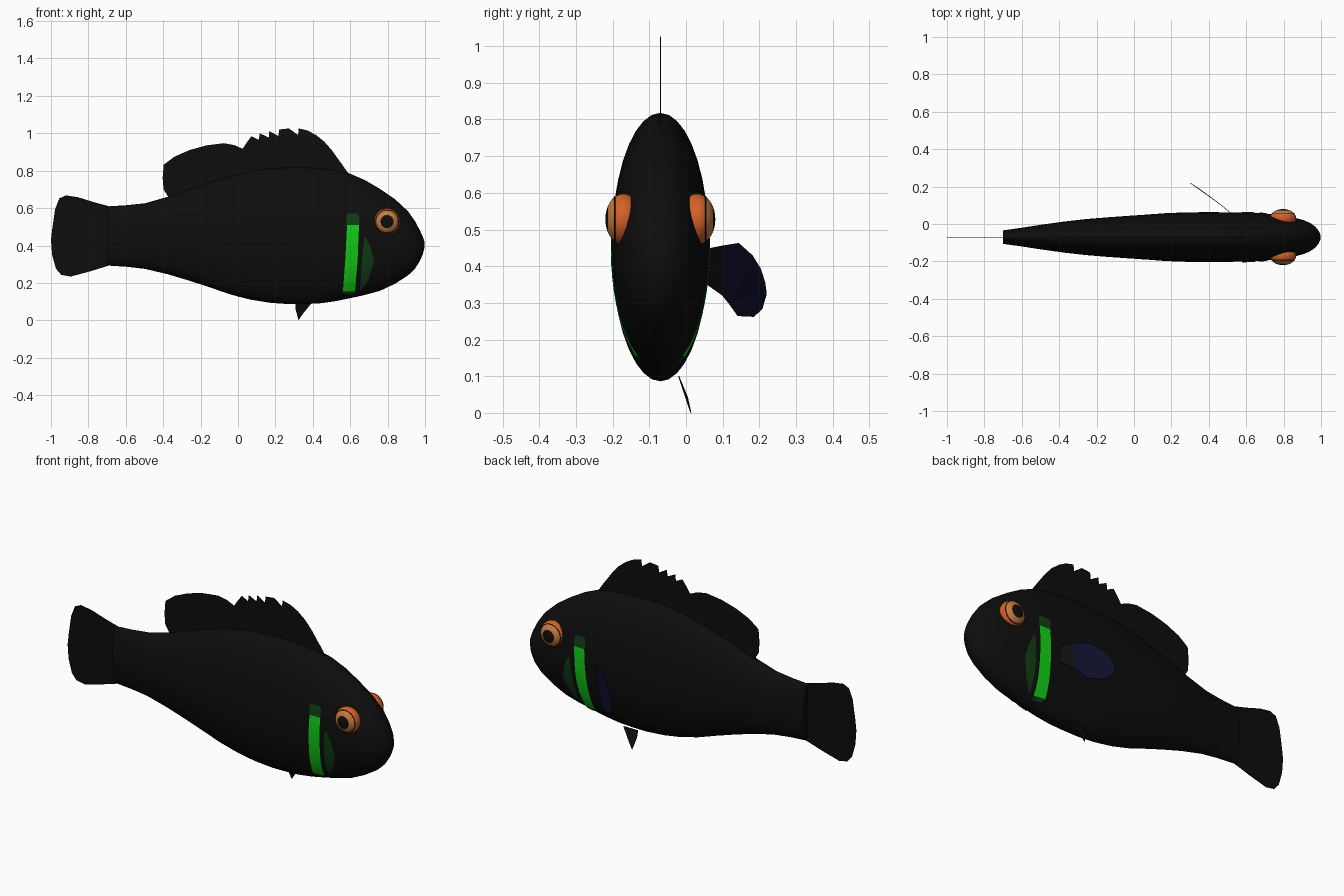
import bpy, bmesh, math
from mathutils import Vector, Matrix

if "Cube" in bpy.data.objects:
    bpy.data.objects.remove(bpy.data.objects["Cube"])

YC = -0.07  # body centre plane


def material(name, r, g, b):
    m = bpy.data.materials.new(name)
    m.diffuse_color = (r, g, b, 1)
    m.use_nodes = True
    m.node_tree.nodes["Principled BSDF"].inputs["Base Color"].default_value = m.diffuse_color
    return m


BLACK = material("black", .004, .004, .004)
NAVY = material("navy", .004, .004, .022)
GREEN = material("bright green", .006, .62, .008)
DARK = material("dark green", .005, .045, .007)
ORANGE = material("orange", .65, .12, .022)
TAN = material("tan", .55, .2, .05)


def finish(name, bm, mats, smooth=True):
    me = bpy.data.meshes.new(name)
    bm.to_mesh(me)
    bm.free()
    ob = bpy.data.objects.new(name, me)
    bpy.context.collection.objects.link(ob)
    for m in mats:
        me.materials.append(m)
    for p in me.polygons:
        p.use_smooth = smooth
    return ob


# Body stations: x, top z, bottom z, half width
ST = [(-.70, .609, .293, .036), (-.60, .615, .287, .05), (-.497, .626, .275, .066),
      (-.374, .661, .246, .083), (-.26, .702, .212, .096), (-.15, .738, .176, .105),
      (-.04, .772, .138, .113), (.064, .797, .111, .12), (.17, .812, .094, .128),
      (.278, .818, .086, .132), (.36, .818, .087, .133), (.44, .813, .091, .133),
      (.52, .803, .102, .132), (.594, .786, .117, .131), (.68, .749, .136, .127),
      (.76, .702, .158, .12), (.84, .647, .196, .109), (.909, .583, .24, .09),
      (.945, .532, .274, .074), (.97, .486, .313, .055), (.988, .447, .352, .033),
      (.998, .416, .392, .01)]


def section(x):
    """Centre z, half height and half width of the body at x."""
    for a, b in zip(ST, ST[1:]):
        if x <= b[0]:
            t = (x - a[0]) / (b[0] - a[0])
            top, bot, w = (a[i] + (b[i] - a[i]) * t for i in (1, 2, 3))
            return (top + bot) / 2, (top - bot) / 2, w


def make_body(n=36):
    bm = bmesh.new()
    rings = []
    for x, top, bot, w in ST:
        c, h = (top + bot) / 2, (top - bot) / 2
        rings.append([bm.verts.new((x, YC + w * math.sin(2 * math.pi * i / n),
                                    c + h * math.cos(2 * math.pi * i / n))) for i in range(n)])
    for a, b in zip(rings, rings[1:]):
        for i in range(n):
            j = (i + 1) % n
            bm.faces.new((a[i], a[j], b[j], b[i]))
    bm.faces.new(rings[0])
    bm.faces.new(rings[-1])
    bmesh.ops.recalc_face_normals(bm, faces=bm.faces)
    ob = finish("body", bm, [BLACK])
    bpy.context.view_layer.objects.active = ob
    ob.select_set(True)
    bpy.ops.object.shade_smooth_by_angle(angle=math.radians(50))
    ob.select_set(False)


make_body()


# Gill markings: thin plates following the flank, rows of (z, x_back, x_front)
def plate(name, rows, mat, side, sub=5, cols=4):
    bm = bmesh.new()
    grid = []
    fine = [tuple(p + (q - p) * k / sub for p, q in zip(a, b))
            for a, b in zip(rows, rows[1:]) for k in range(sub)] + [rows[-1]]
    for z, x0, x1 in fine:
        line = []
        for i in range(cols + 1):
            x = x0 + (x1 - x0) * i / cols
            c, h, w = section(x)
            y = (w + .004) * math.sqrt(max(0, 1 - ((z - c) / (h + .004)) ** 2))
            line.append(bm.verts.new((x, YC + side * y, z)))
        grid.append(line)
    for a, b in zip(grid, grid[1:]):
        for i in range(cols):
            q = (a[i], b[i], b[i + 1], a[i + 1])
            bm.faces.new(q if side < 0 else q[::-1])
    bmesh.ops.recalc_face_normals(bm, faces=bm.faces)
    if sum(f.normal.y for f in bm.faces) * side < 0:
        bmesh.ops.reverse_faces(bm, faces=bm.faces)
    finish(name, bm, [mat])


for side, tag in ((-1, "front"), (1, "back")):
    plate("gill_stripe_" + tag, [(.51, .583, .647), (.33, .574, .64), (.155, .561, .626)], GREEN, side)
    plate("gill_stripe_top_" + tag, [(.57, .585, .64), (.555, .579, .648), (.51, .58, .649)], DARK, side)
    plate("gill_stripe_base_" + tag, [(.155, .561, .626), (.138, .575, .622)], DARK, side)
    plate("cheek_patch_" + tag, [(.44, .674, .684), (.39, .67, .709), (.315, .662, .727),
                                 (.22, .656, .698), (.16, .652, .657)], DARK, side)


# Eyes: flattened balls with a tan lens, black pupil and thin black rim
def make_eye(side, tag):
    place = Matrix.Translation((.797, YC + side * .10, .528)) @ Matrix.Rotation(-side * math.pi / 2, 4, 'X')
    bm = bmesh.new()
    bmesh.ops.create_uvsphere(bm, u_segments=32, v_segments=18, radius=1)
    for f in bm.faces:
        z = f.calc_center_median().z
        f.material_index = 2 if z > .86 else 1 if z > .5 else 0
    bmesh.ops.transform(bm, matrix=place @ Matrix.Diagonal((.07, .07, .05, 1)), verts=bm.verts)
    finish("eye_" + tag, bm, [ORANGE, TAN, BLACK])
    bpy.ops.mesh.primitive_torus_add(major_radius=.061, minor_radius=.0022,
                                     major_segments=32, minor_segments=6)
    rim = bpy.context.object
    rim.name = "eye_rim_" + tag
    rim.matrix_world = place @ Matrix.Translation((0, 0, .024))
    rim.data.materials.append(BLACK)


make_eye(-1, "front")
make_eye(1, "back")


# Fins: thin outlines
def fin(name, pts, mat):
    bm = bmesh.new()
    f = bm.faces.new([bm.verts.new(p) for p in pts])
    bmesh.ops.triangulate(bm, faces=[f])
    ob = finish(name, bm, [mat], False)
    mod = ob.modifiers.new("thickness", 'SOLIDIFY')
    mod.thickness = .003
    mod.offset = 0


def flat(pts):
    return [(x, YC, z) for x, z in pts]


fin("tail_fin", flat([(-.69, .61), (-.765, .63), (-.855, .658), (-.92, .668), (-.955, .652), (-.978, .594),
                      (-.993, .49), (-1, .43), (-.994, .35), (-.973, .275), (-.945, .243), (-.895, .234),
                      (-.79, .262), (-.69, .293)]), BLACK)

# Spiny front of the dorsal fin: each spine tip has a notch just behind it
tips = [(.545, .85), (.505, .905), (.462, .955), (.418, .99), (.372, 1.015), (.325, 1.026),
        (.272, 1.026), (.22, 1.02), (.168, 1.012), (.116, 1.0), (.072, .984)]
spiny = [(.59, .785)]
for x, z in tips[:-1]:
    spiny += [(x, z), (x + .008, z - .035 if x < .5 else z - .008)]
    spiny[-1] = (x - .004, spiny[-1][1])
spiny += [tips[-1], (.05, .955), (.025, .917), (.02, .75), (.3, .75)]
fin("spiny_dorsal_fin", flat(spiny), BLACK)
fin("soft_dorsal_fin", flat([(.025, .917), (-.02, .937), (-.075, .947), (-.17, .935), (-.26, .91), (-.34, .875),
                             (-.397, .832), (-.403, .76), (-.398, .70), (-.37, .655), (-.2, .69),
                             (.025, .76)]), BLACK)


# Pectoral fin sweeps back and out from the far flank
def swept(pts):
    return [(.51 - 1.2 * (y - .065) - 1.0 * (y - .065) ** 2, y, z) for y, z in pts]


fin("pectoral_fin_base", swept([(.055, .447), (.10, .456), (.10, .32), (.055, .352)]), BLACK)
fin("pectoral_fin", swept([(.10, .456), (.143, .463), (.18, .43), (.203, .393), (.215, .355), (.219, .324),
                           (.207, .283), (.184, .262), (.142, .264), (.12, .295), (.10, .32)]), NAVY)

# Pelvic fin hangs under the far side of the belly
fin("pelvic_fin", [(.40, -.02, .10), (.31, -.02, .10), (.307, -.006, .065), (.323, .013, .001),
                   (.352, .004, .042)], BLACK)
